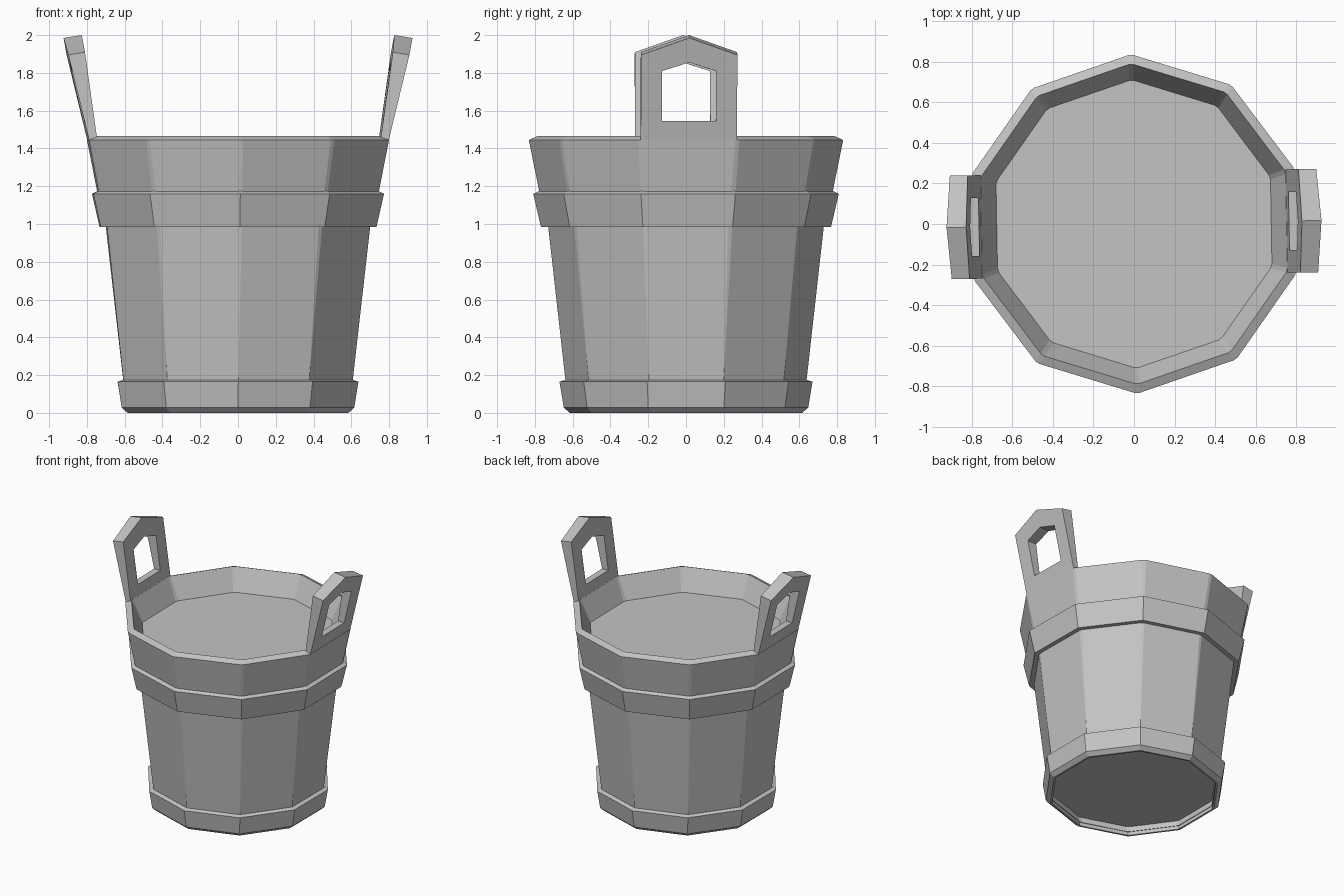
import bpy, bmesh
from math import sin, cos, pi

cube = bpy.data.objects.get("Cube")
if cube:
    bpy.data.objects.remove(cube, do_unlink=True)

SIDES = 10
TWIST = 0.013  # slight hand-made turn per unit of height

grey = bpy.data.materials.new("plain grey")
grey.use_nodes = True
colour = (0.55, 0.55, 0.55, 1)
grey.diffuse_color = colour
grey.node_tree.nodes["Principled BSDF"].inputs["Base Color"].default_value = colour


def finish(name, bm):
    bmesh.ops.recalc_face_normals(bm, faces=bm.faces)
    mesh = bpy.data.meshes.new(name)
    bm.to_mesh(mesh)
    bm.free()
    mesh.materials.append(grey)
    obj = bpy.data.objects.new(name, mesh)
    bpy.context.collection.objects.link(obj)
    return obj


def ring_verts(bm, r, z):
    angles = [pi / 2 + TWIST * z + 2 * pi * i / SIDES for i in range(SIDES)]
    return [bm.verts.new((r * cos(a), r * sin(a), z)) for a in angles]


def skin(bm, a, b):
    """Join two matching loops with a band of quads."""
    n = len(a)
    return [bm.faces.new((a[i], a[(i + 1) % n], b[(i + 1) % n], b[i])) for i in range(n)]


def ring_part(name, profile, soften=0):
    """Turn a closed (radius, height) profile into a ten-sided ring."""
    bm = bmesh.new()
    rings = [ring_verts(bm, r, z) for r, z in profile]
    for k, low in enumerate(rings):
        skin(bm, low, rings[(k + 1) % len(rings)])
    if soften:
        # Chamfer only the edges running up the corners
        corners = [bm.edges.get((rings[k][i], rings[(k + 1) % len(rings)][i]))
                   for k in range(len(rings)) for i in range(SIDES)]
        bmesh.ops.bevel(bm, geom=corners, offset=soften, segments=1,
                        affect='EDGES', clamp_overlap=True)
    return finish(name, bm)


def disc(name, radius, bottom, top):
    """Ten-sided flat slab."""
    bm = bmesh.new()
    low, high = ring_verts(bm, radius, bottom), ring_verts(bm, radius, top)
    bm.faces.new(low)
    bm.faces.new(high)
    skin(bm, low, high)
    return finish(name, bm)


def gable(half, base, shoulder, peak):
    """Five-point outline with a pointed top, as (y, z)."""
    return [(-half, base), (half, base), (half, shoulder), (0, peak), (-half, shoulder)]


def handle(name, side):
    """Outward-leaning, upward-thickening grip with a matching hole."""
    bm = bmesh.new()
    loops = []
    for x0, lean, drop in ((0.752, 0.14, 0), (0.797, 0.235, 0.015)):
        for outline in (gable(0.255, 1.435, 1.91, 2.0), gable(0.143, 1.545, 1.81, 1.855)):
            loops.append([bm.verts.new((side * (x0 + lean * (z - 1.46)), y,
                                        z - (drop if z > 1.9 else 0)))
                          for y, z in outline])
    inner_edge, inner_hole, outer_edge, outer_hole = loops
    for a, b in ((inner_edge, inner_hole), (inner_hole, outer_hole),
                 (outer_hole, outer_edge), (outer_edge, inner_edge)):
        skin(bm, a, b)
    obj = finish(name, bm)
    obj.rotation_euler.z = TWIST * 1.46


# Staved wall with a sloped rim
ring_part("bucket_wall", [(0.60, 0.03), (0.62, 0.03), (0.638, 0.17), (0.733, 0.985),
                          (0.78, 1.17), (0.836, 1.445), (0.79, 1.465),
                          (0.71, 1.295), (0.60, 0.08)], soften=0.012)

# Hoops around the wall
ring_part("upper_hoop", [(0.70, 0.985), (0.768, 0.985), (0.809, 1.16), (0.77, 1.178)])
ring_part("lower_hoop", [(0.60, 0.0), (0.615, 0.0), (0.647, 0.028),
                         (0.67, 0.165), (0.63, 0.178)])

# Contents and underside
disc("contents", 0.711, 1.25, 1.297)
disc("bucket_floor", 0.602, 0.07, 0.10)

# Pair of grips
handle("left_handle", 1)
handle("right_handle", -1)
